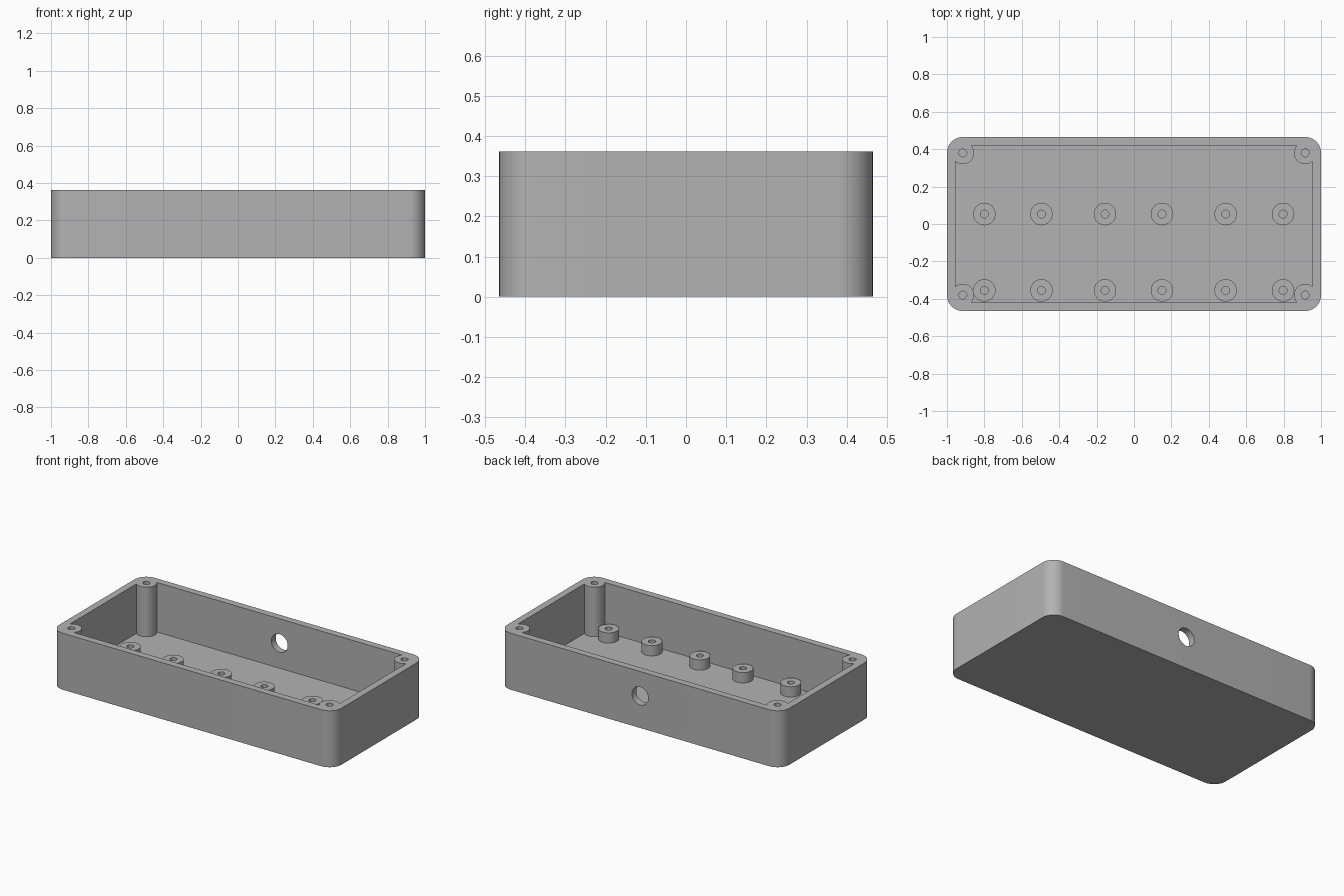
import bpy
import bmesh
import math
from mathutils import Matrix

cube = bpy.data.objects.get("Cube")
if cube:
    bpy.data.objects.remove(cube, do_unlink=True)

HEIGHT, FLOOR = 0.362, 0.045
CX, CY = 0.915, 0.38            # corner centres, shared by rounding and screw bosses
OUTER_R, BOSS_R, SCREW_R = 0.085, 0.06, 0.021
WALL_OFFSET = 0.04              # cavity wall distance outside the corner centres

grey = bpy.data.materials.new("plain grey")
grey.use_nodes = True
colour = (0.448, 0.448, 0.448, 1)
grey.diffuse_color = colour
grey.node_tree.nodes["Principled BSDF"].inputs["Base Color"].default_value = colour


def new_object(name, bm):
    bmesh.ops.recalc_face_normals(bm, faces=bm.faces)
    mesh = bpy.data.meshes.new(name)
    bm.to_mesh(mesh)
    bm.free()
    mesh.materials.append(grey)
    obj = bpy.data.objects.new(name, mesh)
    bpy.context.collection.objects.link(obj)
    return obj


def select(obj):
    bpy.ops.object.select_all(action='DESELECT')
    obj.select_set(True)
    bpy.context.view_layer.objects.active = obj


def arc(cx, cy, r, start, end, steps):
    angles = [start + (end - start) * i / steps for i in range(steps + 1)]
    return [(cx + r * math.cos(a), cy + r * math.sin(a)) for a in angles]


def corner_loop(r, start, end, steps):
    """Outline made of the same arc turned about each of the four corners."""
    points = []
    for k, (sx, sy) in enumerate([(1, 1), (-1, 1), (-1, -1), (1, -1)]):
        turn = k * math.pi / 2
        points += arc(sx * CX, sy * CY, r, start + turn, end + turn, steps)
    return points


def prism(name, outline, z0, z1, matrix=Matrix()):
    bm = bmesh.new()
    face = bm.faces.new([bm.verts.new((x, y, z0)) for x, y in outline])
    extruded = bmesh.ops.extrude_face_region(bm, geom=[face])
    top = [v for v in extruded["geom"] if isinstance(v, bmesh.types.BMVert)]
    bmesh.ops.translate(bm, verts=top, vec=(0, 0, z1 - z0))
    bm.transform(matrix)
    return new_object(name, bm)


def circle(x, y, r, steps=32):
    return arc(x, y, r, 0, 2 * math.pi, steps)[:-1]


def cut(target, cutter):
    cutter.hide_render = True
    mod = target.modifiers.new("cut", 'BOOLEAN')
    mod.operation, mod.solver, mod.object = 'DIFFERENCE', 'EXACT', cutter
    select(target)
    bpy.ops.object.modifier_apply(modifier=mod.name)
    bpy.data.objects.remove(cutter, do_unlink=True)


def smooth(obj):
    select(obj)
    bpy.ops.object.shade_smooth_by_angle(angle=math.radians(30))


# Open box with rounded vertical corners
box = prism("enclosure_box", corner_loop(OUTER_R, 0, math.pi / 2, 14), 0, HEIGHT)

# Cavity whose corners curve inward around the screw bosses
side = math.sqrt(BOSS_R ** 2 - WALL_OFFSET ** 2)
begin = math.atan2(-side, WALL_OFFSET)
finish = math.atan2(WALL_OFFSET, -side) - 2 * math.pi
cut(box, prism("cavity_cutter", corner_loop(BOSS_R, begin, finish, 20), FLOOR, HEIGHT + 0.1))

# Screw holes down the corner bosses
for sx in (-1, 1):
    for sy in (-1, 1):
        cut(box, prism("screw_cutter", circle(sx * CX, sy * CY, SCREW_R), FLOOR, HEIGHT + 0.1))

# Round cable hole through the back wall
to_back = Matrix.Translation((0, 0, 0.205)) @ Matrix.Rotation(-math.pi / 2, 4, 'X')
cut(box, prism("cable_cutter", circle(0, 0, 0.058, 40), 0.38, 0.52, to_back))
smooth(box)

# Hollow board standoffs in two rows on the floor
PROFILE = [(0.021, FLOOR), (0.021, 0.111), (0.06, 0.111), (0.06, FLOOR)]
for row, y in (("front", -0.355), ("middle", 0.053)):
    for i, x in enumerate((-0.8, -0.495, -0.155, 0.15, 0.49, 0.797)):
        bm = bmesh.new()
        verts = [bm.verts.new((r, 0, z)) for r, z in PROFILE]
        edges = [bm.edges.new(pair) for pair in zip(verts, verts[1:])]
        bmesh.ops.spin(bm, geom=verts + edges, axis=(0, 0, 1), cent=(0, 0, 0),
                       angle=2 * math.pi, steps=32)
        bmesh.ops.remove_doubles(bm, verts=bm.verts, dist=1e-5)
        standoff = new_object(f"{row}_standoff_{i + 1}", bm)
        # Open tube: make the top ring face upward
        if max(standoff.data.polygons, key=lambda p: p.center.z).normal.z < 0:
            standoff.data.flip_normals()
        standoff.location = (x, y, 0)
        smooth(standoff)
